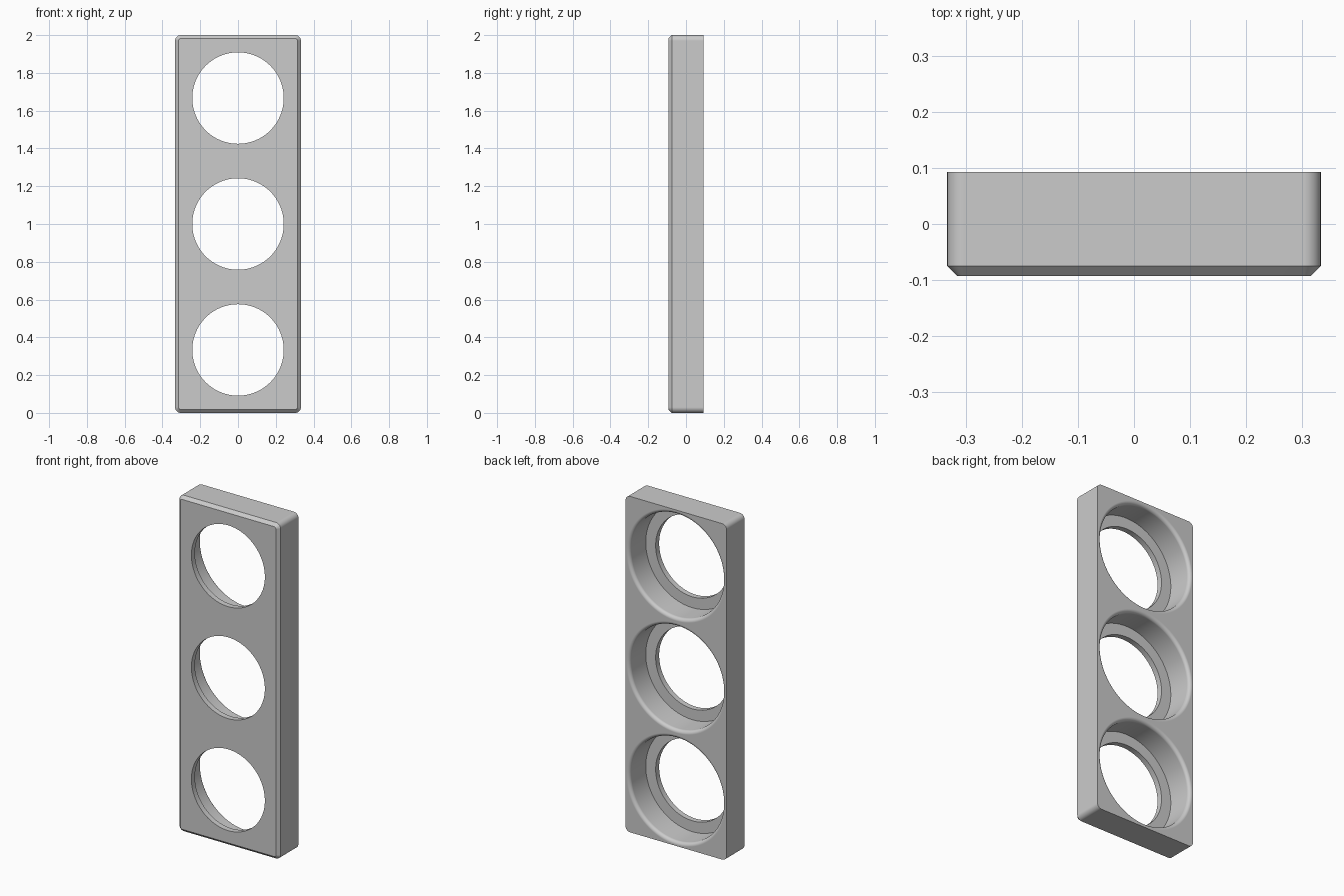
import bpy, bmesh, math

if "Cube" in bpy.data.objects:
    bpy.data.objects.remove(bpy.data.objects["Cube"])

HALF_W, HEIGHT, HALF_D = 0.333, 2.0, 0.093
CHAMFER, CORNER = 0.018, 0.03
HOLE_R, POCKET_R, FILLET, LEDGE_Y = 0.242, 0.307, 0.02, -0.06

grey = bpy.data.materials.new("plain grey")
grey.use_nodes = True
colour = (0.6, 0.6, 0.6, 1)
grey.diffuse_color = colour
grey.node_tree.nodes["Principled BSDF"].inputs["Base Color"].default_value = colour


def loft(name, loops, capped=True):
    """Skin equal-length closed loops, with end caps."""
    bm = bmesh.new()
    rings = [[bm.verts.new(p) for p in loop] for loop in loops]
    n = len(rings[0])
    for a, b in zip(rings, rings[1:]):
        for i in range(n):
            j = (i + 1) % n
            bm.faces.new((a[i], a[j], b[j], b[i]))
    bm.faces.new(rings[0])
    bm.faces.new(rings[-1])
    bmesh.ops.recalc_face_normals(bm, faces=bm.faces)
    mesh = bpy.data.meshes.new(name)
    bm.to_mesh(mesh)
    bm.free()
    mesh.materials.append(grey)
    obj = bpy.data.objects.new(name, mesh)
    bpy.context.collection.objects.link(obj)
    return obj


def rounded_rectangle(y, inset, segments=8):
    radius = CORNER - inset
    cx, cz = HALF_W - CORNER, HEIGHT / 2 - CORNER
    points = []
    for k, (sx, sz) in enumerate([(1, 1), (-1, 1), (-1, -1), (1, -1)]):
        for i in range(segments + 1):
            a = math.pi / 2 * (k + i / segments)
            points.append((sx * cx + radius * math.cos(a), y,
                           HEIGHT / 2 + sz * cz + radius * math.sin(a)))
    return points


def circle(y, radius, z, sides=96):
    return [(radius * math.cos(math.tau * i / sides), y,
             z + radius * math.sin(math.tau * i / sides)) for i in range(sides)]


# Plate with rounded corners and a chamfered front rim
frame = loft("frame", [rounded_rectangle(HALF_D, 0),
                       rounded_rectangle(CHAMFER - HALF_D, 0),
                       rounded_rectangle(-HALF_D, CHAMFER)])

# Stepped hole: through hole, ledge, wide pocket and rounded back lip
profile = [(-0.15, HOLE_R), (LEDGE_Y, HOLE_R), (LEDGE_Y, POCKET_R)]
for i in range(9):
    a = math.pi / 2 * i / 8
    profile.append((HALF_D - FILLET + FILLET * math.sin(a),
                    POCKET_R + FILLET * (1 - math.cos(a))))
profile.append((0.15, POCKET_R + FILLET))

bpy.context.view_layer.objects.active = frame
for k in (1, 3, 5):
    cutter = loft("hole_cutter", [circle(y, r, HEIGHT * k / 6) for y, r in profile])
    cutter.hide_render = True
    cut = frame.modifiers.new("hole", "BOOLEAN")
    cut.operation = "DIFFERENCE"
    cut.solver = "EXACT"
    cut.object = cutter
    bpy.ops.object.modifier_apply(modifier=cut.name)
    bpy.data.objects.remove(cutter)

# Smooth curves, crisp edges
bpy.ops.object.select_all(action="DESELECT")
frame.select_set(True)
bpy.ops.object.shade_smooth_by_angle(angle=math.radians(30))
weighted = frame.modifiers.new("even shading", "WEIGHTED_NORMAL")
weighted.keep_sharp = True
